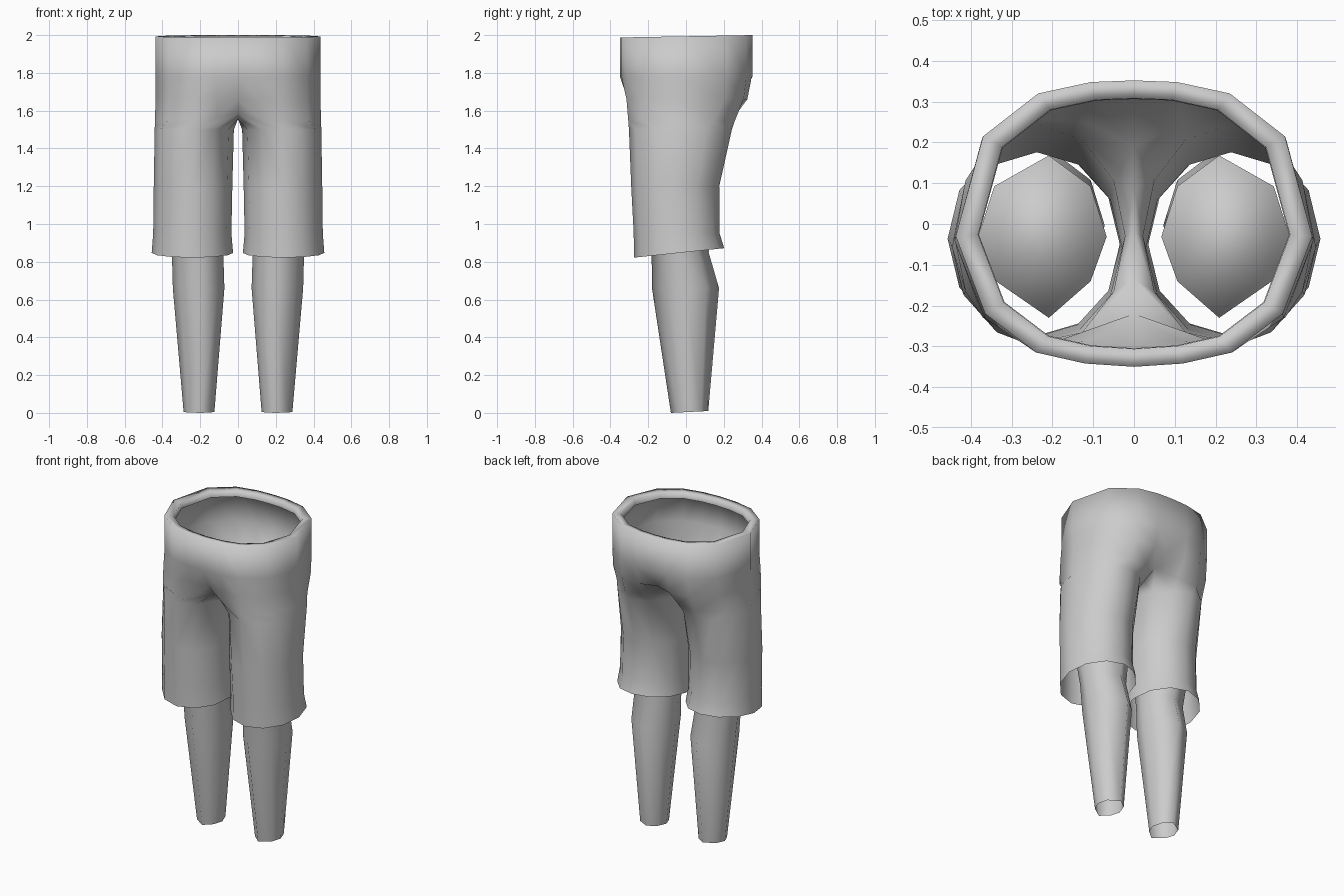
import bpy, bmesh, math

if "Cube" in bpy.data.objects:
    bpy.data.objects.remove(bpy.data.objects["Cube"])

grey = bpy.data.materials.new("plain grey")
grey.diffuse_color = (0.6, 0.6, 0.6, 1)
grey.use_nodes = True
grey.node_tree.nodes["Principled BSDF"].inputs["Base Color"].default_value = grey.diffuse_color


def bridge(bm, a, b, closed):
    """Join two vertex rows with quads; closed rows wrap around."""
    n = len(a)
    for i in range(n if closed else n - 1):
        j = (i + 1) % n
        bm.faces.new((a[i], a[j], b[j], b[i]))


def finish(bm, name):
    bmesh.ops.recalc_face_normals(bm, faces=bm.faces)
    for f in bm.faces:
        f.smooth = True
    mesh = bpy.data.meshes.new(name)
    bm.to_mesh(mesh)
    bm.free()
    mesh.materials.append(grey)
    obj = bpy.data.objects.new(name, mesh)
    bpy.context.collection.objects.link(obj)
    mirror = obj.modifiers.new("mirror", 'MIRROR')
    mirror.use_clip = True
    return obj


# Shorts: thin cloth, half of the waist from front centre round to back centre
bm = bmesh.new()
waist = [(0, -.35), (.12, -.342), (.24, -.315), (.365, -.22), (.437, -.03),
         (.37, .215), (.235, .32), (.105, .348), (0, .352)]
hips = [(0, -.295), (.11, -.308), (.23, -.315), (.367, -.23), (.436, -.03),
        (.375, .20), (.24, .305), (.11, .325), (0, .29)]
rows = []
# the first two rows fold the waistband inward
for z, s, row in ((1.96, .87, waist), (1.995, .875, waist), (2.0, 1, waist),
                  (1.78, 1, waist), (1.66, 1, hips)):
    rows.append([bm.verts.new((x * s, y * s, z + (.018 * (y - .35) if z > 1.9 else 0)))
                 for x, y in row])

# Crotch ring: outer arc, then points under the centre line
crotch = [(0, -.22, 1.585), (.11, -.285, 1.56), (.23, -.306, 1.55),
          (.37, -.23, 1.55), (.44, -.04, 1.55), (.385, .15, 1.55),
          (.25, .26, 1.55), (.12, .25, 1.56), (0, .19, 1.61),
          (0, .09, 1.565), (0, -.02, 1.555), (0, -.135, 1.555)]
crotch = [bm.verts.new(p) for p in crotch]
for a, b in zip(rows, rows[1:] + [crotch[:9]]):
    bridge(bm, a, b, False)

# Short legs: height, inner x, outer x, front y, back y
upper = crotch
for z, x0, x1, y0, y1 in ((1.5, .022, .441, -.302, .243), (1.2, .03, .446, -.29, .176),
                          (.95, .035, .449, -.277, .178), (.822, .026, .457, -.275, .202)):
    ring = []
    for i in range(12):
        t = math.radians(-120 + 30 * i)
        y = (y0 + y1) / 2 + (y1 - y0) / 2 * math.sin(t)
        slope = .105 * (y + .275) if z < .9 else 0
        ring.append(bm.verts.new(((x0 + x1) / 2 + (x1 - x0) / 2 * math.cos(t), y, z + slope)))
    bridge(bm, upper, ring, True)
    upper = ring
finish(bm, "shorts")

# Legs: eight-sided tubes, open at the ankle, closed inside the shorts
bm = bmesh.new()
shape = [(-.1, 1), (.75, .62), (1, 0), (.72, -.55),
         (-.1, -1), (-.75, -.55), (-1, 0), (-.75, .62)]
upper = None
for z, x0, x1, y0, y1 in ((0, .125, .288, -.08, .118), (.66, .072, .345, -.18, .175),
                          (.85, .078, .35, -.182, .12), (1.05, .07, .375, -.22, .155),
                          (1.3, .067, .382, -.23, .168)):
    ring = [bm.verts.new(((x0 + x1) / 2 + (x1 - x0) / 2 * u,
                          (y0 + y1) / 2 + (y1 - y0) / 2 * v,
                          z + (.01 * (v + 1) / 2 if z == 0 else 0))) for u, v in shape]
    if upper:
        bridge(bm, upper, ring, True)
    upper = ring
bm.faces.new(upper)
finish(bm, "legs")
